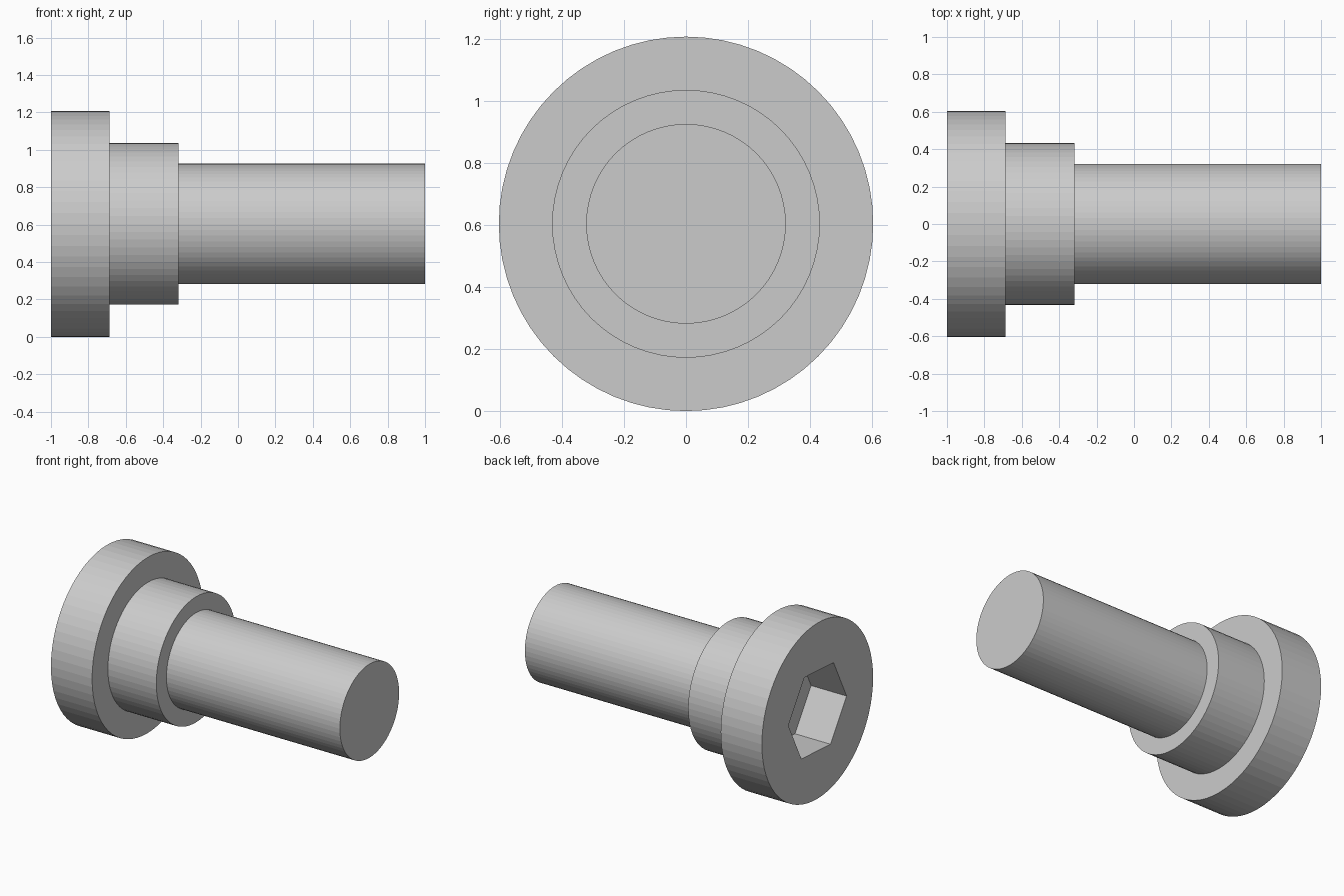
import bpy, bmesh, math

if "Cube" in bpy.data.objects:
    bpy.data.objects.remove(bpy.data.objects["Cube"])

SIDES = 64
AXIS_Z = 0.604


def prism_object(name, profile, sides, turn=0.0):
    """Turn an (x, radius) profile about the bolt axis, closed at both ends."""
    bm = bmesh.new()
    rings = []
    for x, r in profile:
        ring = []
        for i in range(sides):
            a = turn + 2 * math.pi * i / sides
            ring.append(bm.verts.new((x, r * math.cos(a), AXIS_Z + r * math.sin(a))))
        rings.append(ring)
    for a, b in zip(rings, rings[1:]):
        for i in range(sides):
            j = (i + 1) % sides
            bm.faces.new((a[i], a[j], b[j], b[i]))
    bm.faces.new(rings[0])
    bm.faces.new(rings[-1])
    bmesh.ops.recalc_face_normals(bm, faces=bm.faces)
    mesh = bpy.data.meshes.new(name)
    bm.to_mesh(mesh)
    bm.free()
    obj = bpy.data.objects.new(name, mesh)
    bpy.context.collection.objects.link(obj)
    return obj


# Stepped bolt: wide head, shoulder collar, long shank
bolt = prism_object("shoulder_bolt", [
    (-1.0, 0.604), (-0.687, 0.604),
    (-0.687, 0.432), (-0.319, 0.432),
    (-0.319, 0.322), (1.0, 0.322),
], SIDES)

# Hexagonal drive socket sunk into the head
cutter = prism_object("hex_socket_cutter", [(-1.1, 0.317), (-0.73, 0.317)], 6, math.radians(3.5))
cutter.hide_render = True
cutter.hide_set(True)
cut = bolt.modifiers.new("hex_socket", 'BOOLEAN')
cut.operation = 'DIFFERENCE'
cut.solver = 'EXACT'
cut.object = cutter
